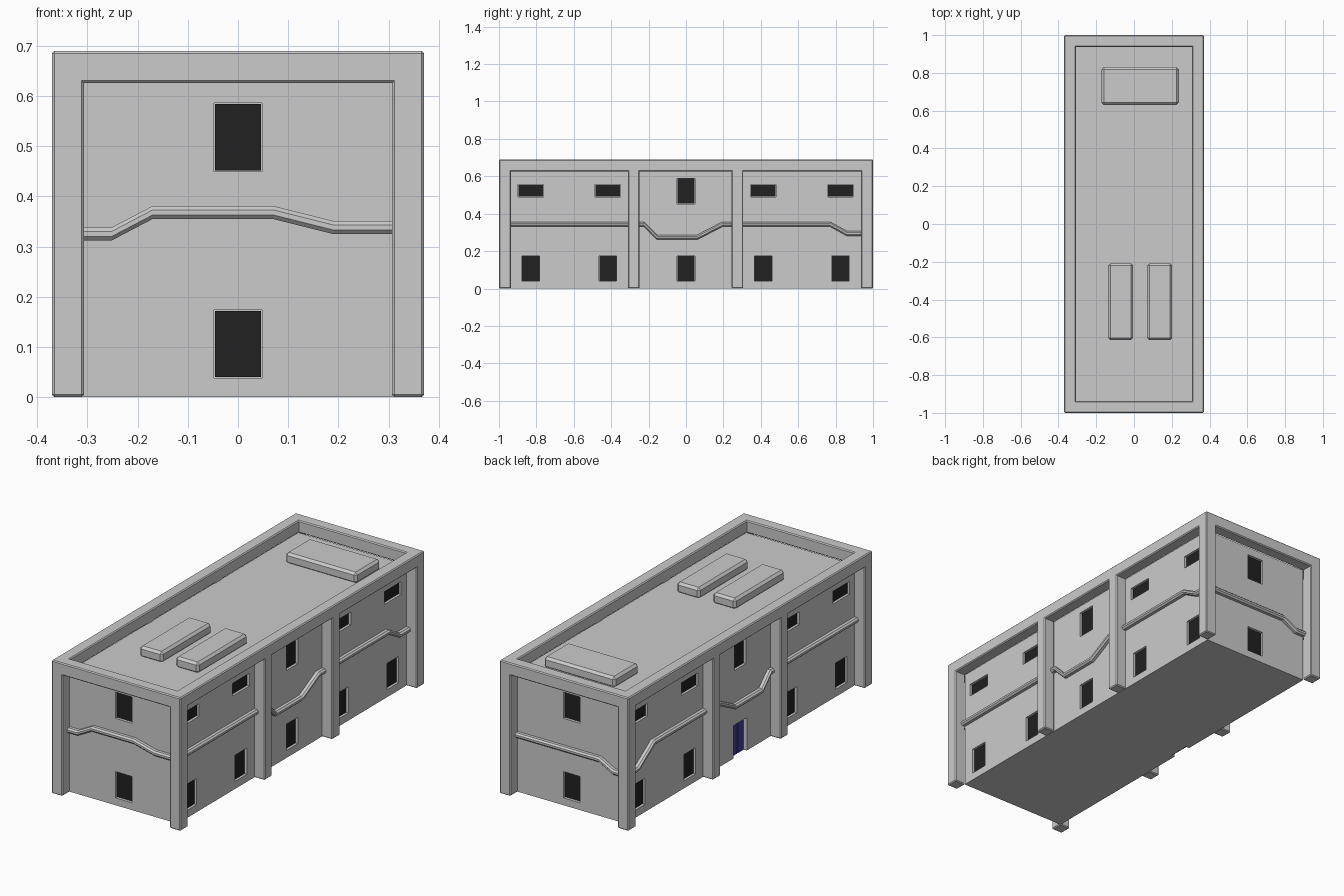
import bpy, bmesh
from mathutils import Vector

if "Cube" in bpy.data.objects:
    bpy.data.objects.remove(bpy.data.objects["Cube"])

WX, WY, OX, OY = 0.31, 0.937, 0.37, 1.0   # wall planes and outer frame planes


def material(name, rgb):
    m = bpy.data.materials.new(name)
    m.diffuse_color = (*rgb, 1)
    m.use_nodes = True
    m.node_tree.nodes["Principled BSDF"].inputs["Base Color"].default_value = m.diffuse_color
    return m


BLACK = material("dark_glass", (0.015, 0.015, 0.015))
BLUE = material("door_blue", (0.06, 0.05, 0.33))


def finish(name, bm, mat=None, bevel=0):
    bmesh.ops.recalc_face_normals(bm, faces=bm.faces)
    me = bpy.data.meshes.new(name)
    bm.to_mesh(me)
    bm.free()
    ob = bpy.data.objects.new(name, me)
    bpy.context.collection.objects.link(ob)
    if mat:
        me.materials.append(mat)
    if bevel:
        b = ob.modifiers.new("bevel", 'BEVEL')
        b.width, b.segments = bevel, 1
    return ob


def add_box(bm, x0, x1, y0, y1, z0, z1):
    vs = bmesh.ops.create_cube(bm, size=1)["verts"]
    for v in vs:
        v.co = Vector(((x0 + x1) / 2 + v.co.x * (x1 - x0),
                       (y0 + y1) / 2 + v.co.y * (y1 - y0),
                       (z0 + z1) / 2 + v.co.z * (z1 - z0)))


def box(name, *dims, mat=None, bevel=0):
    bm = bmesh.new()
    add_box(bm, *dims)
    return finish(name, bm, mat, bevel)


def wall_box(bm, side, u, w, z, h, d0, d1):
    """Box on a wall: u along the wall, d0..d1 is the offset outward from the wall."""
    axis, s = side
    base = WX if axis == 'x' else WY
    a, b = sorted((s * (base + d0), s * (base + d1)))
    uu = (u - w / 2, u + w / 2)
    xy = (a, b, *uu) if axis == 'x' else (*uu, a, b)
    add_box(bm, *xy, z - h / 2, z + h / 2)


RIGHT, LEFT, FRONT, BACK = ('x', 1), ('x', -1), ('y', -1), ('y', 1)

# Openings: wall, centre along wall, width, centre height, height
openings = []
for side in (FRONT, BACK):
    openings += [(side, 0, 0.095, 0.518, 0.136), (side, 0, 0.095, 0.106, 0.136)]
for side in (RIGHT, LEFT):
    openings.append((side, 0, 0.095, 0.521, 0.136))
    for y in (-0.83, -0.418, 0.413, 0.826):
        openings.append((side, y, 0.136, 0.522, 0.066))
        openings.append((side, y, 0.095, 0.107, 0.136))
openings.append((RIGHT, 0, 0.095, 0.107, 0.136))

# Main body with recessed openings
body = box("building_body", -WX, WX, -WY, WY, 0, 0.627)
cut, glass = bmesh.new(), bmesh.new()
for side, u, w, z, h in openings:
    wall_box(cut, side, u, w, z, h, -0.015, 0.02)
    wall_box(glass, side, u, w - 0.004, z, h - 0.004, -0.017, -0.011)
wall_box(cut, LEFT, 0, 0.11, 0.075, 0.19, -0.022, 0.02)
cutter = finish("opening_cutter", cut)
cutter.hide_render = True
cutter.hide_set(True)
mod = body.modifiers.new("openings", 'BOOLEAN')
mod.operation, mod.solver, mod.object = 'DIFFERENCE', 'EXACT', cutter
finish("window_panes", glass, BLACK)

# Double door on the left wall
door = bmesh.new()
for y in (-0.0265, 0.0265):
    wall_box(door, LEFT, y, 0.051, 0.084, 0.166, -0.025, -0.014)
finish("double_door", door, BLUE, 0.002)

# Outer frame: corner posts, side posts, roof beams
for s, tag in ((1, "right"), (-1, "left")):
    x0, x1 = sorted((s * 0.307, s * OX))
    spans = {"front": (-OY, -0.936), "mid_front": (-0.31, -0.248),
             "mid_back": (0.244, 0.306), "back": (0.936, OY)}
    for where, (y0, y1) in spans.items():
        box(f"post_{where}_{tag}", x0, x1, y0, y1, 0, 0.66 if "mid" in where else 0.689,
            bevel=0.005)
    box(f"roof_beam_{tag}", x0, x1, -OY, OY, 0.626, 0.69, bevel=0.005)
for s, tag in ((1, "back"), (-1, "front")):
    y0, y1 = sorted((s * 0.937, s * OY))
    box(f"roof_beam_{tag}", -0.36, 0.36, y0, y1, 0.626, 0.69, bevel=0.005)


# Wall bands: bevelled section swept along a bent line
def band(name, side, path):
    axis, s = side
    base = WX if axis == 'x' else WY
    section = ((-0.004, 0.013), (0.016, 0.013), (0.024, 0.005),
               (0.024, -0.005), (0.016, -0.013), (-0.004, -0.013))
    bm = bmesh.new()
    rings = []
    for u, z in path:
        ring = []
        for d, dz in section:
            p = s * (base + d)
            ring.append(bm.verts.new((p, u, z + dz) if axis == 'x' else (u, p, z + dz)))
        rings.append(ring)
    n = len(section)
    for a, b in zip(rings, rings[1:]):
        for i in range(n):
            bm.faces.new((a[i], a[(i + 1) % n], b[(i + 1) % n], b[i]))
    bm.faces.new(rings[0])
    bm.faces.new(rings[-1])
    finish(name, bm)


band("band_front", FRONT, [(-0.307, 0.325), (-0.252, 0.325), (-0.17, 0.368),
                           (0.07, 0.368), (0.19, 0.338), (0.307, 0.338)])
band("band_back", BACK, [(0.307, 0.3), (-0.17, 0.3), (-0.25, 0.257), (-0.307, 0.257)])
for side, tag, end in ((RIGHT, "right", ((0.77, 0.344), (0.86, 0.294), (0.937, 0.294))),
                       (LEFT, "left", ((0.73, 0.344), (0.86, 0.256), (0.937, 0.256)))):
    band(f"band_{tag}_front", side, [(-0.937, 0.344), (-0.309, 0.344)])
    band(f"band_{tag}_middle", side, [(-0.25, 0.344), (-0.225, 0.344), (-0.155, 0.274),
                                      (0.06, 0.274), (0.195, 0.344), (0.246, 0.344)])
    band(f"band_{tag}_back", side, [(0.304, 0.344), *end])

# Roof units
box("roof_unit_back", -0.172, 0.237, 0.63, 0.83, 0.62, 0.678, bevel=0.012)
box("roof_unit_front_left", -0.137, -0.005, -0.615, -0.208, 0.62, 0.678, bevel=0.012)
box("roof_unit_front_right", 0.07, 0.202, -0.615, -0.208, 0.62, 0.678, bevel=0.012)
